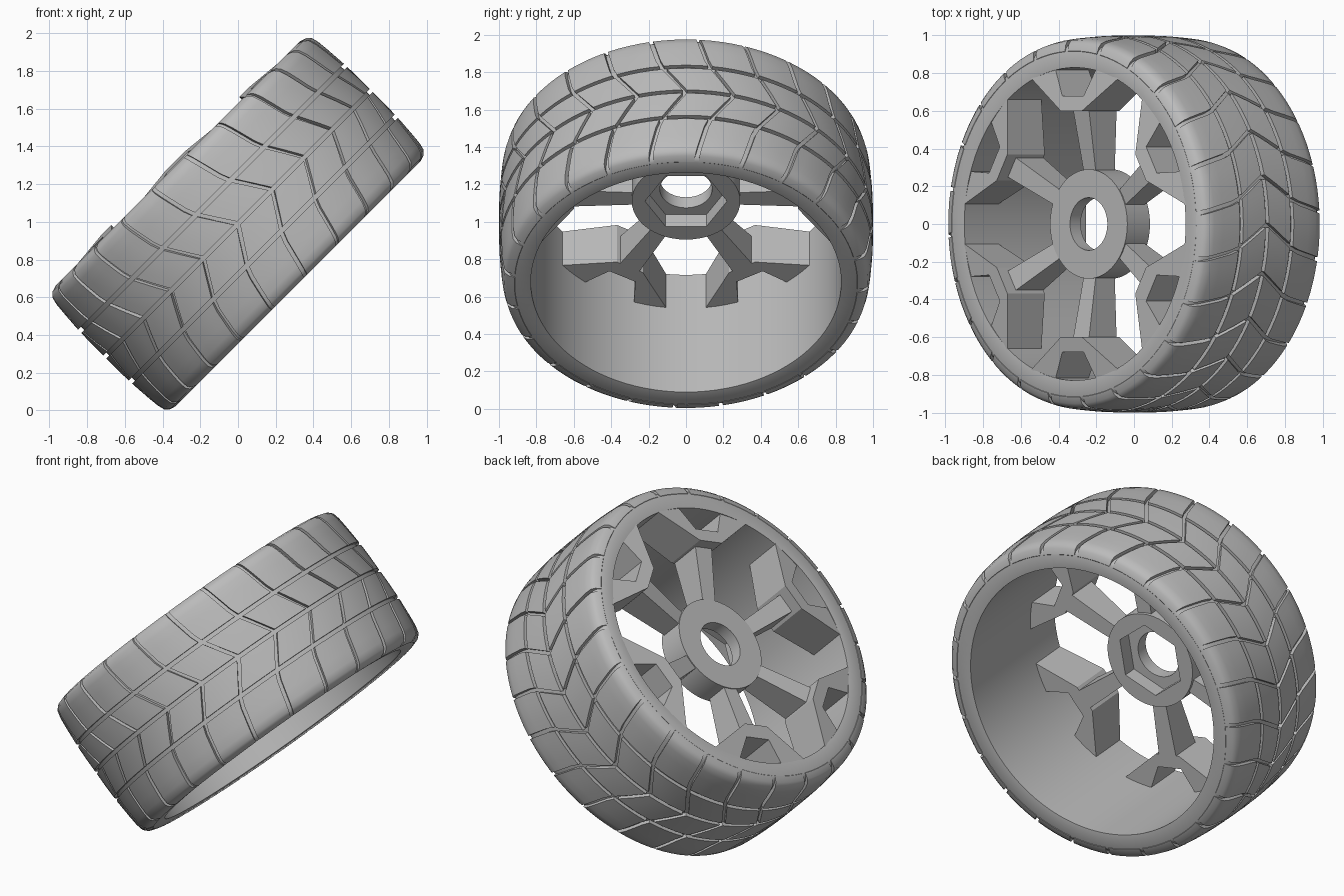
import bpy, bmesh, math
from mathutils import Matrix

cube = bpy.data.objects.get("Cube")
if cube:
    bpy.data.objects.remove(cube, do_unlink=True)

grey = bpy.data.materials.new("mid_grey")
grey.use_nodes = True
COLOUR = (0.5, 0.5, 0.5, 1)
grey.diffuse_color = COLOUR
grey.node_tree.nodes["Principled BSDF"].inputs["Base Color"].default_value = COLOUR

# The wheel is modelled around its own z axle, then tilted into place
TILT = Matrix.Translation((0, 0, 0.99)) @ Matrix.Rotation(-math.pi / 4, 4, 'Y')


def finish(name, bm, angle=30):
    bmesh.ops.recalc_face_normals(bm, faces=bm.faces)
    mesh = bpy.data.meshes.new(name)
    bm.to_mesh(mesh)
    bm.free()
    mesh.materials.append(grey)
    mesh.shade_smooth()
    mesh.set_sharp_from_angle(angle=math.radians(angle))
    obj = bpy.data.objects.new(name, mesh)
    obj.matrix_world = TILT
    bpy.context.collection.objects.link(obj)
    return obj


def polar(r, t, z):
    return (r * math.cos(t), r * math.sin(t), z)


def lathe(name, profile, segments, angle=30):
    """Closed revolve; a profile radius may be a function of the angle."""
    bm = bmesh.new()
    rings = []
    for z, r in profile:
        ring = []
        for i in range(segments):
            t = math.tau * i / segments
            ring.append(bm.verts.new(polar(r(t) if callable(r) else r, t, z)))
        rings.append(ring)
    for j, ring in enumerate(rings):
        nxt = rings[(j + 1) % len(rings)]
        for i in range(segments):
            k = (i + 1) % segments
            bm.faces.new((ring[i], ring[k], nxt[k], nxt[i]))
    return finish(name, bm, angle)


def prism(bm, outline, bottom, top, turn):
    """Extruded outline whose top height is a function of the radius."""
    spin = Matrix.Rotation(turn, 3, 'Z')
    from_xy = lambda x, y, z: bm.verts.new(spin @ Matrix.Identity(3) @ vec(x, y, z))
    low = [from_xy(x, y, bottom) for x, y in outline]
    high = [from_xy(x, y, top(x)) for x, y in outline]
    n = len(outline)
    bm.faces.new(low[::-1])
    bm.faces.new(high)
    for i in range(n):
        k = (i + 1) % n
        bm.faces.new((low[i], low[k], high[k], high[i]))


def vec(x, y, z):
    from mathutils import Vector
    return Vector((x, y, z))


# Tyre carcass with the rim barrel: (height, radius) from the middle outwards
half = [(0, 0.977), (0.19, 0.976), (0.3, 0.968), (0.38, 0.96),
        (0.42, 0.95), (0.438, 0.937), (0.45, 0.915), (0.443, 0.83)]
carcass = [(-z, r) for z, r in reversed(half)] + half[1:]
lathe("tyre_carcass", carcass, 96, 40)

# Tread blocks: rows of raised patches in a chevron pattern
COUNT = 24
GAP = 0.012
centre_row = [(GAP, 1.0), (0.09, 1.0), (0.19 - GAP, 0.998)]
shoulder_row = [(0.19 + GAP, 0.997), (0.25, 0.994), (0.32, 0.989), (0.38, 0.983),
                (0.42, 0.973), (0.44, 0.953), (0.451, 0.918)]


def chevron(z):
    z = abs(z)
    return -0.65 * min(z, 0.22) - 0.25 * max(z - 0.22, 0)


def tread_block(bm, row, side, start):
    steps = 4
    width = math.tau / COUNT - 2 * GAP
    top, low = [], []
    for z, r in row:
        angles = [start + GAP + width * i / steps + chevron(z) for i in range(steps + 1)]
        top.append([bm.verts.new(polar(r, t, side * z)) for t in angles])
        low.append([bm.verts.new(polar(r - 0.035, t, side * min(z, 0.43))) for t in angles])
    last = len(row) - 1
    for j in range(last):
        for i in range(steps):
            bm.faces.new((top[j][i], top[j][i + 1], top[j + 1][i + 1], top[j + 1][i]))
        for i in (0, steps):
            bm.faces.new((top[j][i], top[j + 1][i], low[j + 1][i], low[j][i]))
    for j in (0, last):
        for i in range(steps):
            bm.faces.new((top[j][i], top[j][i + 1], low[j][i + 1], low[j][i]))


for name, row in (("centre_tread_blocks", centre_row), ("shoulder_tread_blocks", shoulder_row)):
    bm = bmesh.new()
    for n in range(COUNT):
        for side in (-1, 1):
            tread_block(bm, row, side, math.tau * n / COUNT)
    finish(name, bm, 35)


# Hub with a round bore and a hexagonal nut recess underneath
def hexagon(t):
    sixth = math.pi / 3
    return 0.19 / math.cos((t - sixth / 2) % sixth - sixth / 2)


lathe("hub", [(0.17, 0.29), (0.34, 0.29), (0.34, 0.14), (0.26, 0.14),
              (0.26, hexagon), (0.17, hexagon)], 48)

# Six spokes, each a narrow beam ending in a forked wing on the rim
wing = [(0.773, 0.328), (0.6, 0.08), (0.6, -0.08), (0.773, -0.328),
        (0.826, -0.155), (0.68, -0.08), (0.68, 0.08), (0.826, 0.155)]
beam = [(0.27, -0.045), (0.62, -0.06), (0.62, 0.06), (0.27, 0.045)]
wings, beams = bmesh.new(), bmesh.new()
for n in range(6):
    turn = math.radians(30 + 60 * n)
    prism(wings, wing, 0.19, lambda x: 0.47 - 0.15 * (x - 0.6), turn)
    prism(beams, beam, 0.19, lambda x: 0.33 + 0.2 * (x - 0.27), turn)
finish("spoke_wings", wings, 20)
finish("spoke_beams", beams, 20)
